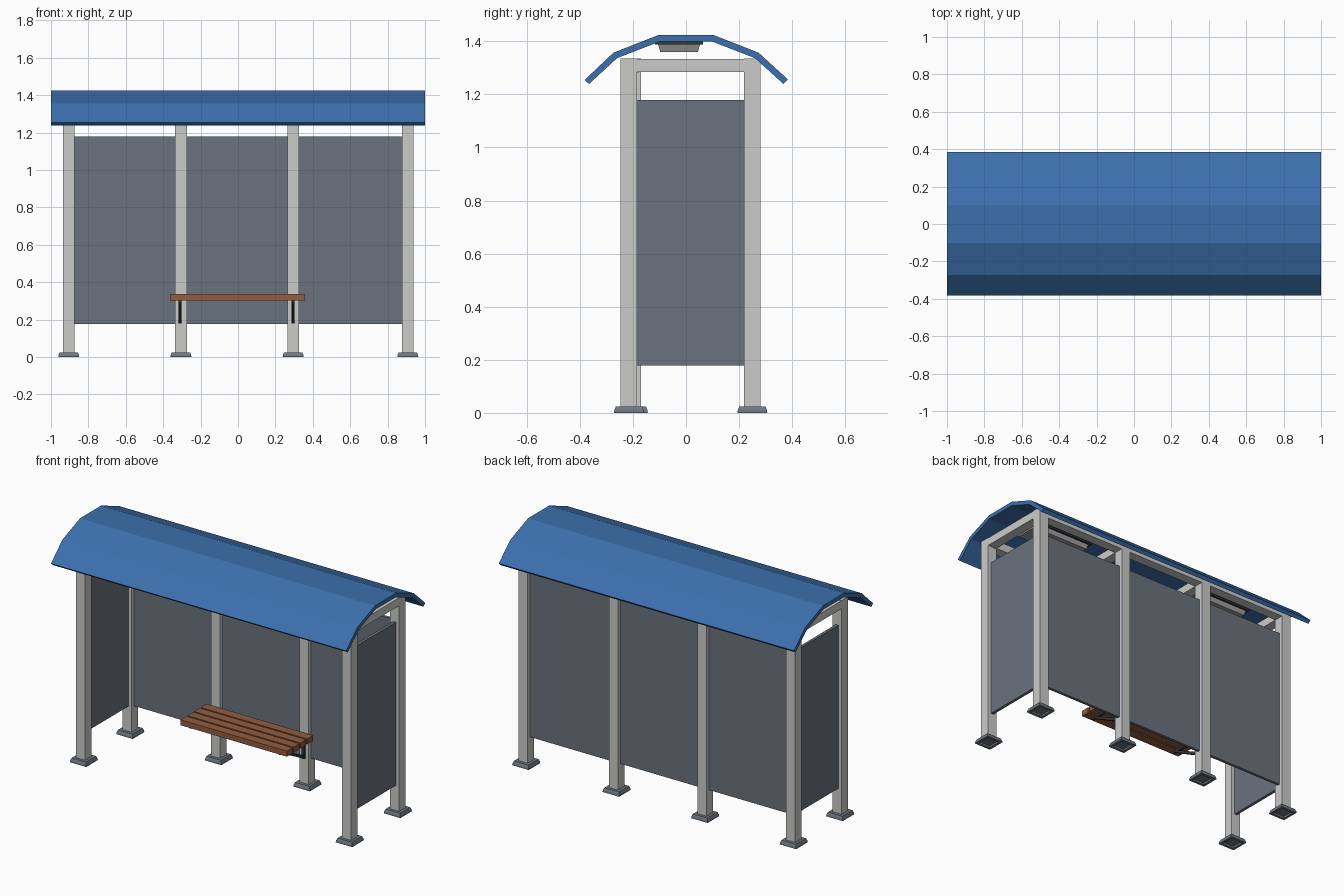
import bpy, bmesh

if "Cube" in bpy.data.objects:
    bpy.data.objects.remove(bpy.data.objects["Cube"])


def mat(name, rgb):
    lin = [((c / 255 + 0.055) / 1.055) ** 2.4 for c in rgb]
    m = bpy.data.materials.new(name)
    m.diffuse_color = (*lin, 1)
    m.use_nodes = True
    m.node_tree.nodes["Principled BSDF"].inputs["Base Color"].default_value = m.diffuse_color
    return m


BLUE = mat("roof blue", (60, 112, 173))
LIGHT = mat("light grey metal", (203, 203, 202))
GLASS = mat("slate grey panel", (107, 114, 125))
FOOT = mat("foot grey", (112, 119, 128))
WOOD = mat("brown wood", (146, 93, 62))
DARK = mat("dark metal", (52, 56, 62))
LAMP = mat("lamp grey", (160, 160, 162))


def finish(name, bm, m):
    bmesh.ops.recalc_face_normals(bm, faces=bm.faces)
    me = bpy.data.meshes.new(name)
    bm.to_mesh(me)
    bm.free()
    me.materials.append(m)
    ob = bpy.data.objects.new(name, me)
    bpy.context.collection.objects.link(ob)
    return ob


def box(name, x, y, z, m):
    """Box from (min, max) ranges."""
    bm = bmesh.new()
    bmesh.ops.create_cube(bm, size=1)
    for v in bm.verts:
        v.co = [r[0] + (c + 0.5) * (r[1] - r[0]) for r, c in zip((x, y, z), v.co)]
    return finish(name, bm, m)


def extrude_x(name, profile, x0, x1, m):
    """Closed (y, z) profile extruded along x."""
    bm = bmesh.new()
    f = bm.faces.new([bm.verts.new((x0, y, z)) for y, z in profile])
    r = bmesh.ops.extrude_face_region(bm, geom=[f])
    bmesh.ops.translate(bm, vec=(x1 - x0, 0, 0),
                        verts=[g for g in r["geom"] if isinstance(g, bmesh.types.BMVert)])
    return finish(name, bm, m)


def square_loft(name, cx, cy, rings, m):
    """Stack of rectangles (half x, half y, z), capped at both ends."""
    bm = bmesh.new()
    loops = [[bm.verts.new((cx + sx * hx, cy + sy * hy, z))
              for sx, sy in ((-1, -1), (1, -1), (1, 1), (-1, 1))] for hx, hy, z in rings]
    for a, b in zip(loops, loops[1:]):
        for i in range(4):
            j = (i + 1) % 4
            bm.faces.new((a[i], a[j], b[j], b[i]))
    bm.faces.new(loops[0])
    bm.faces.new(loops[-1])
    return finish(name, bm, m)


W = 0.031                       # half post width
TOP, BEAM = 1.335, 1.283        # beam top and underside
BACK_Y = 0.25
post_x = [-0.905, -0.305, 0.295, 0.908]
front_y = {0: -0.20, 3: -0.215}

# Posts with feet recessed underneath
posts = [("back_post", x, BACK_Y) for x in post_x]
posts += [("front_post", post_x[i], y) for i, y in front_y.items()]
for name, x, y in posts:
    box(name, (x - W, x + W), (y - W, y + W), (0.015, TOP), LIGHT)
    square_loft("post_foot", x, y, [(0.040, 0.040, 0.012), (0.040, 0.040, 0), (0.056, 0.056, 0),
                                    (0.055, 0.055, 0.010), (0.049, 0.049, 0.025)], FOOT)

# Top frame: long beams and cross beams
for name, y in (("back_beam", BACK_Y), ("front_beam", -0.208)):
    box(name, (post_x[0], post_x[3]), (y - 0.03, y + 0.03), (BEAM, TOP - 0.001), LIGHT)
for x in post_x:
    box("cross_beam", (x - 0.03, x + 0.03), (-0.2, BACK_Y), (BEAM + 0.001, TOP - 0.002), LIGHT)

# Wall panels
PZ = (0.178, 1.178)
for a, b in zip(post_x, post_x[1:]):
    box("back_panel", (a + W - 0.005, b - W + 0.005), (BACK_Y - 0.009, BACK_Y + 0.009), PZ, GLASS)
for i, y in front_y.items():
    x = post_x[i]
    box("side_panel", (x - 0.009, x + 0.009), (y + W - 0.005, BACK_Y - W + 0.005), PZ, GLASS)

# Faceted roof shell
outer = [(-0.382, 1.254), (-0.273, 1.357), (-0.102, 1.424),
         (0.102, 1.424), (0.273, 1.357), (0.384, 1.256)]
inner = [(0.367, 1.239), (0.260, 1.336), (0.098, 1.399),
         (-0.098, 1.399), (-0.260, 1.336), (-0.365, 1.239)]
extrude_x("roof", outer + inner, -1, 1, BLUE)

# Ceiling lamps
for x in (-0.59, 0.59):
    box("lamp_plate", (x - 0.22, x + 0.22), (-0.116, 0.064), (1.388, 1.3985), DARK)
    square_loft("lamp_cover", x, -0.026, [(0.195, 0.071, 1.359), (0.205, 0.079, 1.389)], LAMP)

# Slatted bench seat
for i in range(4):
    y = -0.038 + i * 0.0655
    box("seat_slat", (-0.363, 0.358), (y, y + 0.056), (0.303, 0.337), WOOD)

# Seat brackets: wall plate, arm and diagonal strut
for x in (-0.310, 0.295):
    xr = (x - 0.008, x + 0.008)
    box("bracket_plate", xr, (0.205, 0.222), (0.18, 0.304), DARK)
    box("bracket_arm", xr, (-0.02, 0.22), (0.290, 0.304), DARK)
    extrude_x("bracket_strut", [(0.208, 0.182), (0.208, 0.202), (0.03, 0.292), (0.0, 0.292)],
              x - 0.007, x + 0.007, DARK)
